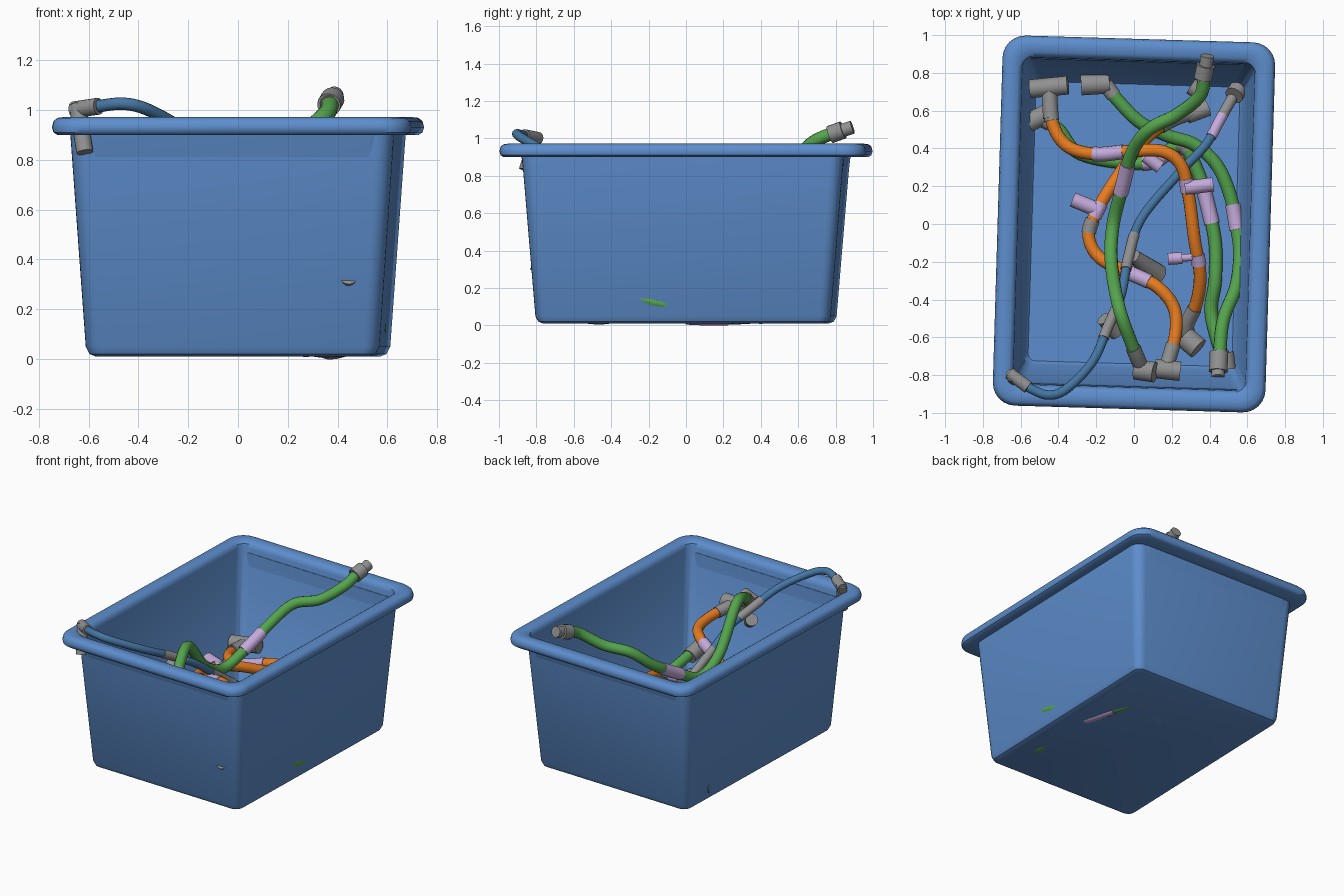
import bpy, bmesh, math
from mathutils import Vector, Matrix

cube = bpy.data.objects.get("Cube")
if cube:
    bpy.data.objects.remove(cube)


def material(name, colour):
    mat = bpy.data.materials.new(name)
    mat.use_nodes = True
    mat.diffuse_color = (*colour, 1)
    mat.node_tree.nodes["Principled BSDF"].inputs["Base Color"].default_value = (*colour, 1)
    return mat


bin_blue = material("bin blue", (.11, .27, .61))
hose_blue = material("hose blue", (.06, .18, .36))
green = material("hose green", (.09, .37, .075))
orange = material("hose orange", (.83, .21, .015))
lilac = material("sleeve lilac", (.55, .40, .70))
grey = material("fitting grey", (.28, .28, .28))


def finish(bm, name, mat, angle=35):
    bmesh.ops.recalc_face_normals(bm, faces=bm.faces)
    mesh = bpy.data.meshes.new(name)
    bm.to_mesh(mesh)
    bm.free()
    mesh.materials.append(mat)
    obj = bpy.data.objects.new(name, mesh)
    bpy.context.collection.objects.link(obj)
    bpy.ops.object.select_all(action='DESELECT')
    obj.select_set(True)
    bpy.context.view_layer.objects.active = obj
    bpy.ops.object.shade_smooth_by_angle(angle=math.radians(angle))
    return obj


# Bin: rounded rectangles lofted from outer floor, over the rim, to inner floor
def rounded_ring(bm, half_x, half_y, radius, z, steps=6):
    ring = []
    for corner in range(4):
        sx = 1 if corner in (0, 3) else -1
        sy = 1 if corner < 2 else -1
        for k in range(steps + 1):
            a = math.pi / 2 * (corner + k / steps)
            ring.append(bm.verts.new((sx * (half_x - radius) + radius * math.cos(a),
                                      sy * (half_y - radius) + radius * math.sin(a), z)))
    return ring


def build_bin():
    bm = bmesh.new()
    profile = [
        (.55, .75, .04, .01), (.575, .775, .05, .02), (.59, .79, .06, .05),
        (.65, .86, .07, .9),
        (.70, .96, .10, .9), (.716, .974, .11, .91), (.722, .98, .12, .93),
        (.716, .974, .12, .955), (.70, .96, .11, .968), (.67, .93, .1, .972),
        (.64, .895, .08, .968), (.622, .875, .07, .955), (.615, .867, .06, .93),
        (.562, .762, .05, .06), (.54, .74, .04, .035),
    ]
    rings = [rounded_ring(bm, *row) for row in profile]
    for low, high in zip(rings, rings[1:]):
        for i in range(len(low)):
            j = (i + 1) % len(low)
            bm.faces.new((low[i], low[j], high[j], high[i]))
    bm.faces.new(rings[0])
    bm.faces.new(rings[-1])
    obj = finish(bm, "storage_bin", bin_blue, 40)
    obj.data.transform(Matrix.Rotation(math.radians(-1.7), 4, 'Z'))


# Hoses: smooth paths swept with a round section
def path_point(points, t):
    last = len(points) - 1
    i = min(int(t), last - 1)
    f = t - i
    p0, p1, p2, p3 = [Vector(points[max(0, min(last, i + k))]) for k in (-1, 0, 1, 2)]
    return .5 * (2 * p1 + (p2 - p0) * f + (2 * p0 - 5 * p1 + 4 * p2 - p3) * f ** 2
                 + (3 * p1 - p0 - 3 * p2 + p3) * f ** 3)


def sweep(name, points, start, end, radius, mat):
    count = max(3, int((end - start) * 8))
    data = bpy.data.curves.new(name, 'CURVE')
    data.dimensions = '3D'
    data.bevel_depth = radius
    data.bevel_resolution = 4
    data.use_fill_caps = True
    spline = data.splines.new('POLY')
    spline.points.add(count)
    for k, point in enumerate(spline.points):
        point.co = (*path_point(points, start + (end - start) * k / count), 1)
    temp = bpy.data.objects.new(name + "_path", data)
    bpy.context.collection.objects.link(temp)
    bpy.context.view_layer.update()
    mesh = bpy.data.meshes.new_from_object(temp.evaluated_get(bpy.context.evaluated_depsgraph_get()))
    bpy.data.objects.remove(temp)
    bm = bmesh.new()
    bm.from_mesh(mesh)
    finish(bm, name, mat)


def hose(name, mat, radius, points, sleeves):
    sweep(name, points, 0, len(points) - 1, radius, mat)
    for n, (start, end, sleeve_mat) in enumerate(sleeves):
        sweep(f"{name}_sleeve_{n + 1}", points, start, end, radius * 1.15, sleeve_mat)


# Fittings: straight cylinders or cones between two points
def fitting(name, a, b, radius, mat=grey, end_radius=None):
    a, b = Vector(a), Vector(b)
    axis = b - a
    bm = bmesh.new()
    bmesh.ops.create_cone(bm, cap_ends=True, segments=18, radius1=radius,
                          radius2=end_radius or radius, depth=axis.length)
    bm.transform(Matrix.Translation((a + b) / 2) @ axis.to_track_quat('Z', 'Y').to_matrix().to_4x4())
    finish(bm, name, mat)


build_bin()

hose("tall_green_hose", green, .035,
     [(.37, .79, 1.03), (.35, .68, .98), (.23, .58, .89), (.08, .5, .85), (-.01, .38, .74),
      (-.06, .2, .63), (-.11, 0, .54), (-.12, -.2, .63), (-.08, -.44, .87),
      (-.01, -.64, .82), (.04, -.76, .73)],
     [(0, .3, grey), (4.4, 5.2, lilac), (9.1, 10, grey)])
hose("wide_green_hose", green, .035,
     [(-.15, .74, .2), (-.09, .66, .2), (.03, .54, .19), (.17, .47, .15), (.32, .42, .12),
      (.44, .31, .11), (.51, .15, .1), (.54, 0, .1), (.56, -.15, .12), (.54, -.33, .17),
      (.47, -.52, .24), (.45, -.77, .3)],
     [(0, .8, grey), (6.3, 7.2, lilac), (10.7, 11, grey)])
hose("floor_green_hose", green, .035,
     [(-.5, .56, .1), (-.4, .5, .09), (-.3, .38, .07), (-.1, .33, .05), (.1, .33, .05),
      (.25, .42, .05), (.34, .27, .04), (.39, .1, .04), (.43, -.1, .05), (.43, -.3, .06),
      (.41, -.48, .04), (.48, -.74, .08)],
     [(0, .6, grey), (3.7, 4.4, lilac), (4.8, 5.3, grey), (6.3, 7.5, lilac), (10.7, 11, grey)])
hose("upper_orange_hose", orange, .034,
     [(-.45, .72, .34), (-.43, .53, .36), (-.35, .41, .38), (-.2, .37, .4), (-.02, .385, .45),
      (.15, .385, .47), (.25, .31, .46), (.29, .15, .43), (.32, -.08, .4), (.35, -.27, .34),
      (.33, -.42, .27), (.28, -.54, .2), (.31, -.63, .16)],
     [(0, .9, grey), (2.9, 3.8, lilac), (6.5, 6.9, lilac), (8.4, 8.7, lilac), (10.2, 12, grey)])
hose("lower_orange_hose", orange, .034,
     [(.38, .61, .22), (.2, .55, .28), (.05, .44, .36), (-.1, .23, .46), (-.19, .08, .5),
      (-.24, -.06, .5), (-.18, -.18, .52), (-.02, -.26, .58), (.12, -.33, .62),
      (.21, -.44, .63), (.22, -.58, .65), (.17, -.76, .68)],
     [(0, 1.4, grey), (3.8, 4.3, lilac), (4.4, 4.9, grey), (6.9, 7.7, lilac), (10.3, 11, grey)])
hose("thin_blue_hose", hose_blue, .025,
     [(-.56, -.865, 1.015), (-.46, -.905, 1.025), (-.36, -.875, 1), (-.22, -.73, .92),
      (-.14, -.55, .83), (-.07, -.38, .73), (-.03, -.18, .58), (.04, .03, .43),
      (.24, .27, .29), (.38, .42, .2), (.46, .56, .13), (.55, .72, .05)],
     [(3.7, 4.6, grey), (5.7, 6.6, grey), (9.3, 10.1, lilac), (10.1, 11, grey)])

# End connectors and elbows
fitting("tall_hose_nut", (.365, .77, 1.02), (.38, .84, 1.045), .048)
fitting("tall_hose_tip", (.38, .83, 1.04), (.388, .89, 1.06), .036)
fitting("tall_hose_elbow", (.01, -.77, .72), (.11, -.785, .75), .055)
fitting("blue_hose_elbow", (-.56, -.865, 1.015), (-.66, -.79, 1), .034)
fitting("blue_hose_down_tube", (-.645, -.8, 1.02), (-.615, -.86, .83), .034)
fitting("blue_hose_floor_end", (.53, .68, .1), (.56, .725, .05), .05)
fitting("orange_hose_tee", (-.55, .715, .33), (-.35, .735, .35), .05)
fitting("orange_hose_tee_neck", (-.45, .72, .34), (-.44, .56, .355), .042)
fitting("orange_hose_end_cap", (.27, -.6, .2), (.34, -.66, .22), .06)
fitting("lower_hose_end_tee", (.11, -.765, .68), (.245, -.78, .68), .052)
fitting("lower_hose_start", (.28, .575, .24), (.39, .615, .22), .045)
fitting("lower_hose_start_cap", (.3, .73, .16), (.38, .68, .16), .045)
fitting("wide_hose_start_elbow", (-.28, .735, .2), (-.13, .745, .2), .055)
fitting("wide_hose_end_nut", (.45, -.68, .27), (.445, -.78, .3), .05)
fitting("wide_hose_end_tip", (.445, -.77, .3), (.445, -.815, .33), .035)
fitting("floor_hose_start", (-.56, .535, .1), (-.46, .585, .1), .052)
fitting("floor_hose_end", (.48, -.68, .09), (.49, -.77, .09), .05)
fitting("loose_funnel", (.0, -.17, .46), (.12, -.27, .32), .035, grey, .062)
fitting("blue_hose_clip", (-.16, -.5, .76), (-.09, -.58, .7), .04)

# Side branches
fitting("lower_hose_branch", (-.325, .13, .5), (-.18, .07, .5), .04, lilac)
fitting("upper_hose_branch", (.27, .19, .45), (.42, .21, .45), .038, lilac)
fitting("clamp_branch", (.24, -.18, .38), (.33, -.175, .38), .02, lilac)
fitting("clamp_branch_end", (.18, -.185, .38), (.255, -.18, .38), .032, lilac)
fitting("floor_hose_branch", (.06, .36, .12), (.14, .3, .12), .035, lilac)
